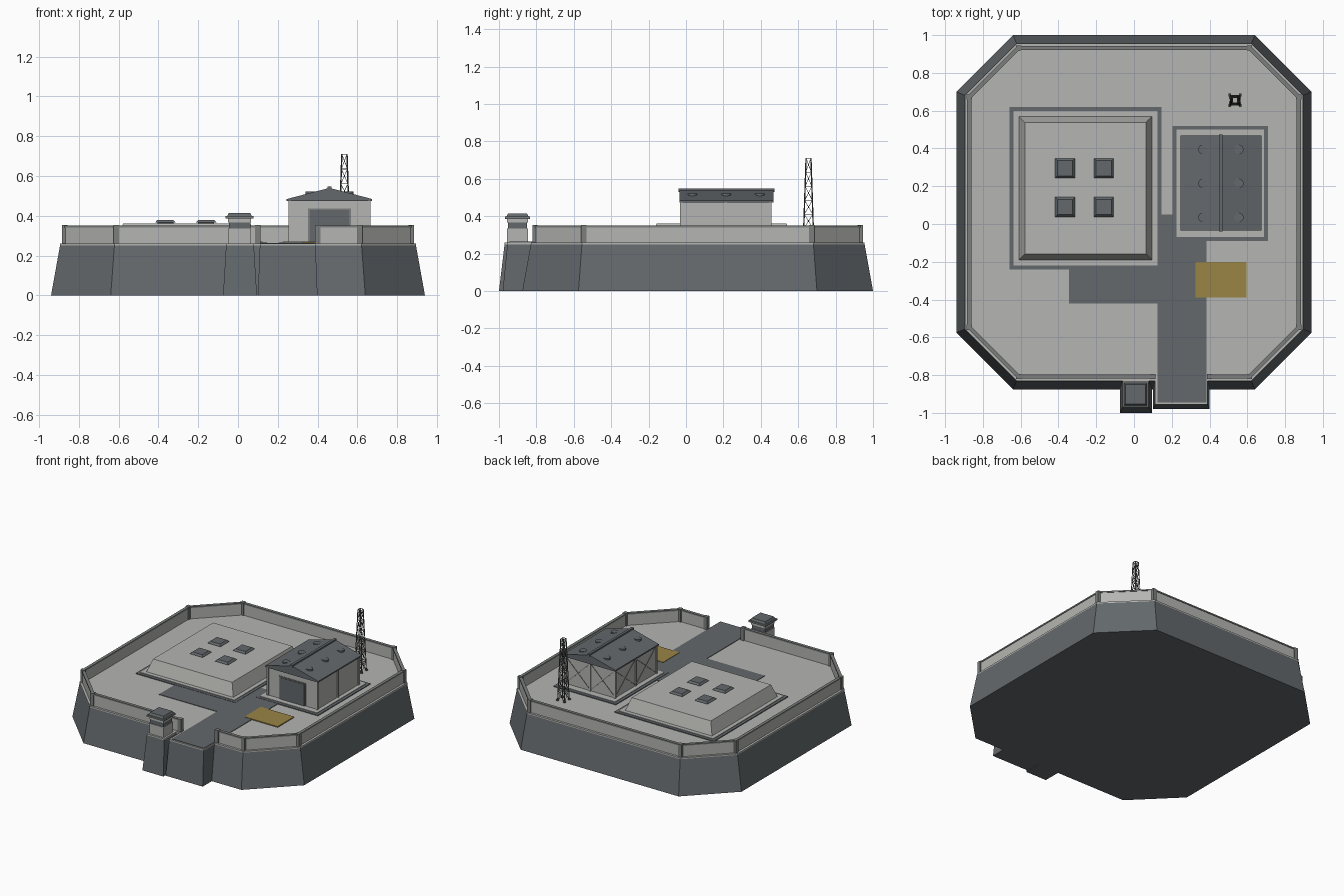
import bpy, bmesh, math
from mathutils import Vector

cube = bpy.data.objects.get("Cube")
if cube:
    bpy.data.objects.remove(cube, do_unlink=True)


def material(name, r, g, b):
    m = bpy.data.materials.new(name)
    m.use_nodes = True
    m.diffuse_color = (r, g, b, 1)
    bsdf = next(n for n in m.node_tree.nodes if n.type == 'BSDF_PRINCIPLED')
    bsdf.inputs["Base Color"].default_value = (r, g, b, 1)
    return m


LIGHT = material("light concrete", 0.46, 0.46, 0.445)
DARK = material("dark slate", 0.125, 0.14, 0.15)
TRIM = material("grey trim", 0.20, 0.21, 0.21)
METAL = material("dark metal", 0.10, 0.105, 0.105)
YELLOW = material("ochre paint", 0.32, 0.235, 0.06)


def finish(name, bm, mat):
    bmesh.ops.recalc_face_normals(bm, faces=bm.faces)
    mesh = bpy.data.meshes.new(name)
    bm.to_mesh(mesh)
    bm.free()
    mesh.materials.append(mat)
    obj = bpy.data.objects.new(name, mesh)
    bpy.context.collection.objects.link(obj)
    return obj


def loft(bm, low, high):
    """Close a solid between two matching loops of points."""
    a = [bm.verts.new(p) for p in low]
    b = [bm.verts.new(p) for p in high]
    bm.faces.new(a[::-1])
    bm.faces.new(b)
    for i in range(len(a)):
        j = (i + 1) % len(a)
        bm.faces.new((a[i], a[j], b[j], b[i]))


def rect(x0, x1, y0, y1, d=0.0):
    return [(x0 + d, y0 + d), (x1 - d, y0 + d), (x1 - d, y1 - d), (x0 + d, y1 - d)]


def at(loop, z):
    return [(x, y, z) for x, y in loop]


def solid(name, low, z0, high, z1, mat):
    bm = bmesh.new()
    loft(bm, at(low, z0), at(high, z1))
    return finish(name, bm, mat)


def box(name, x0, x1, y0, y1, z0, z1, mat):
    r = rect(x0, x1, y0, y1)
    return solid(name, r, z0, r, z1, mat)


def beam(bm, p, q, w, h=None):
    """Square or flat bar from p to q, w wide and h high."""
    p, q = Vector(p), Vector(q)
    d = (q - p).normalized()
    side = d.cross(Vector((0, 0, 1)))
    side = side.normalized() if side.length > 0.001 else Vector((1, 0, 0))
    s, u = side * w / 2, side.cross(d) * (h or w) / 2
    loft(bm, [p + s + u, p - s + u, p - s - u, p + s - u],
         [q + s + u, q - s + u, q - s - u, q + s - u])


def octagon(d):
    """Chamfered ground plan, inset by d."""
    x, y0, y1, k = 0.94 - d, -0.875 + d, 1.0 - d, 0.3 - 0.586 * d
    return [(x - k, y0), (x, y0 + k), (x, y1 - k), (x - k, y1),
            (k - x, y1), (-x, y1 - k), (-x, y0 + k), (k - x, y0)]


G = 0.26  # ground level

# Sloped foundation and yard surface
solid("foundation", octagon(0), 0, octagon(0.045), 0.25, DARK)
solid("yard", octagon(0.045), 0.25, octagon(0.045), G, LIGHT)

# Entrance block in front of the gate
solid("entrance_block", rect(0.10, 0.40, -0.98, -0.80), 0,
      rect(0.11, 0.39, -0.955, -0.80), 0.25, DARK)
box("entrance_top", 0.11, 0.39, -0.955, -0.80, 0.25, G, LIGHT)

# Perimeter wall with coping and posts, open at the gate
ring = octagon(0.068)
path = [(0.40, ring[0][1])] + ring + [(0.10, ring[0][1])]
wall, coping, posts = bmesh.new(), bmesh.new(), bmesh.new()
for a, b in zip(path, path[1:]):
    beam(wall, (*a, 0.30), (*b, 0.30), 0.014, 0.085)
    beam(coping, (*a, 0.345), (*b, 0.345), 0.022, 0.010)
for x, y in path:
    beam(posts, (x, y, G), (x, y, 0.353), 0.028)
finish("perimeter_wall", wall, LIGHT)
finish("wall_coping", coping, TRIM)
finish("wall_posts", posts, TRIM)

# Roads and painted pad
box("main_road", 0.125, 0.385, -0.945, -0.08, G, 0.264, DARK)
box("road_end", 0.125, 0.21, -0.08, 0.05, G, 0.264, DARK)
box("side_road", -0.345, 0.125, -0.42, -0.23, G, 0.264, DARK)
box("painted_pad", 0.325, 0.595, -0.39, -0.20, G, 0.267, YELLOW)


def plinth(name, x0, x1, y0, y1):
    box(name + "_border", x0, x1, y0, y1, G, 0.266, DARK)
    r = rect(x0, x1, y0, y1, 0.021)
    solid(name + "_floor", r, 0.264, r, 0.270, LIGHT)


# Bunker with sloped sides and four roof hatches
plinth("bunker_plinth", -0.66, 0.145, -0.24, 0.62)
bunker = (-0.61, 0.095, -0.19, 0.57)
solid("bunker", rect(*bunker), 0.268, rect(*bunker, 0.032), 0.36, LIGHT)
for x in (-0.365, -0.16):
    for y in (0.09, 0.295):
        hatch = (x - 0.052, x + 0.052, y - 0.052, y + 0.052)
        solid("hatch_base", rect(*hatch, 0.012), 0.358, rect(*hatch, 0.012), 0.366, TRIM)
        solid("hatch_lid", rect(*hatch), 0.366, rect(*hatch, 0.012), 0.379, DARK)

# Guard post on its own sloped footing
solid("guard_footing", rect(-0.075, 0.095, -1.0, -0.80), 0,
      rect(-0.06, 0.08, -0.97, -0.80), 0.25, DARK)
box("guard_footing_top", -0.06, 0.08, -0.97, -0.80, 0.25, G, LIGHT)
body = (-0.05, 0.066, -0.956, -0.846)
for part, z0, z1, inset, mat in (("body", G, 0.335, 0, LIGHT), ("window_band", 0.335, 0.366, 0.004, DARK),
                                 ("upper_body", 0.366, 0.388, 0, LIGHT)):
    r = rect(*body, inset)
    solid("guard_" + part, r, z0, r, z1, mat)
roof = rect(*body, -0.012)
solid("guard_roof_slab", roof, 0.386, roof, 0.398, TRIM)
solid("guard_roof_cap", rect(*body, -0.004), 0.398, rect(*body, 0.004), 0.414, DARK)

# Shed walls and solid gable roof
plinth("shed_plinth", 0.205, 0.71, -0.09, 0.52)
X0, X1, Y0, Y1, XC = 0.26, 0.66, -0.025, 0.45, 0.46
box("shed_walls", X0, X1, Y0, Y1, 0.268, 0.478, LIGHT)
section = [(0.245, 0.474), (0.675, 0.474), (0.675, 0.484), (XC, 0.54), (0.245, 0.484)]
bm = bmesh.new()
loft(bm, [(x, -0.035, z) for x, z in section], [(x, 0.468, z) for x, z in section])
finish("shed_roof", bm, DARK)
box("roof_ridge", XC - 0.009, XC + 0.009, -0.04, 0.473, 0.53, 0.548, DARK)

# Round roof vents
for x in (0.365, 0.555):
    for y in (0.035, 0.215, 0.395):
        bpy.ops.mesh.primitive_cylinder_add(vertices=16, radius=0.025, depth=0.02,
                                            location=(x, y, 0.512))
        vent = bpy.context.object
        vent.name = "roof_vent"
        vent.data.materials.append(DARK)
        bpy.ops.object.shade_smooth_by_angle()

# Shed door and its frame
box("shed_door_frame", 0.353, 0.567, Y0 - 0.004, Y0, 0.268, 0.436, TRIM)
box("shed_door", 0.362, 0.558, Y0 - 0.007, Y0, 0.268, 0.428, DARK)

# Shed pilasters and thin diagonal braces
bm, braces = bmesh.new(), bmesh.new()
bays = [Y0, (Y0 + Y1) / 2, Y1]
for x in (X0, X1):
    for y in bays:
        beam(bm, (x, y, 0.268), (x, y, 0.476), 0.014)
beam(bm, (XC, Y1, 0.268), (XC, Y1, 0.476), 0.014)
for a, b in zip(bays, bays[1:]):
    for z0, z1 in ((0.275, 0.47), (0.47, 0.275)):
        beam(braces, (X0, a, z0), (X0, b, z1), 0.005)
for a, b in ((X0, XC), (XC, X1)):
    for z0, z1 in ((0.275, 0.47), (0.47, 0.275)):
        beam(braces, (a, Y1, z0), (b, Y1, z1), 0.005)
finish("shed_pilasters", bm, LIGHT)
finish("shed_braces", braces, TRIM)

# Lattice mast: tapered legs, rings and cross bracing
bm = bmesh.new()
levels = 6


def mast_corner(i, level):
    t = level / levels
    r = 0.028 * (1 - t) + 0.013 * t
    sx, sy = ((1, 1), (-1, 1), (-1, -1), (1, -1))[i % 4]
    return (0.535 + sx * r, 0.655 + sy * r, G + t * 0.45)


for i in range(4):
    beam(bm, mast_corner(i, 0), mast_corner(i, levels), 0.005)
    x, y, z = mast_corner(i, 0)
    beam(bm, (x, y, z), (x, y, z + 0.008), 0.014)
    for n in range(levels):
        beam(bm, mast_corner(i, n + 1), mast_corner(i + 1, n + 1), 0.003)
        beam(bm, mast_corner(i, n), mast_corner(i + 1, n + 1), 0.0025)
        beam(bm, mast_corner(i + 1, n), mast_corner(i, n + 1), 0.0025)
finish("lattice_mast", bm, METAL)
